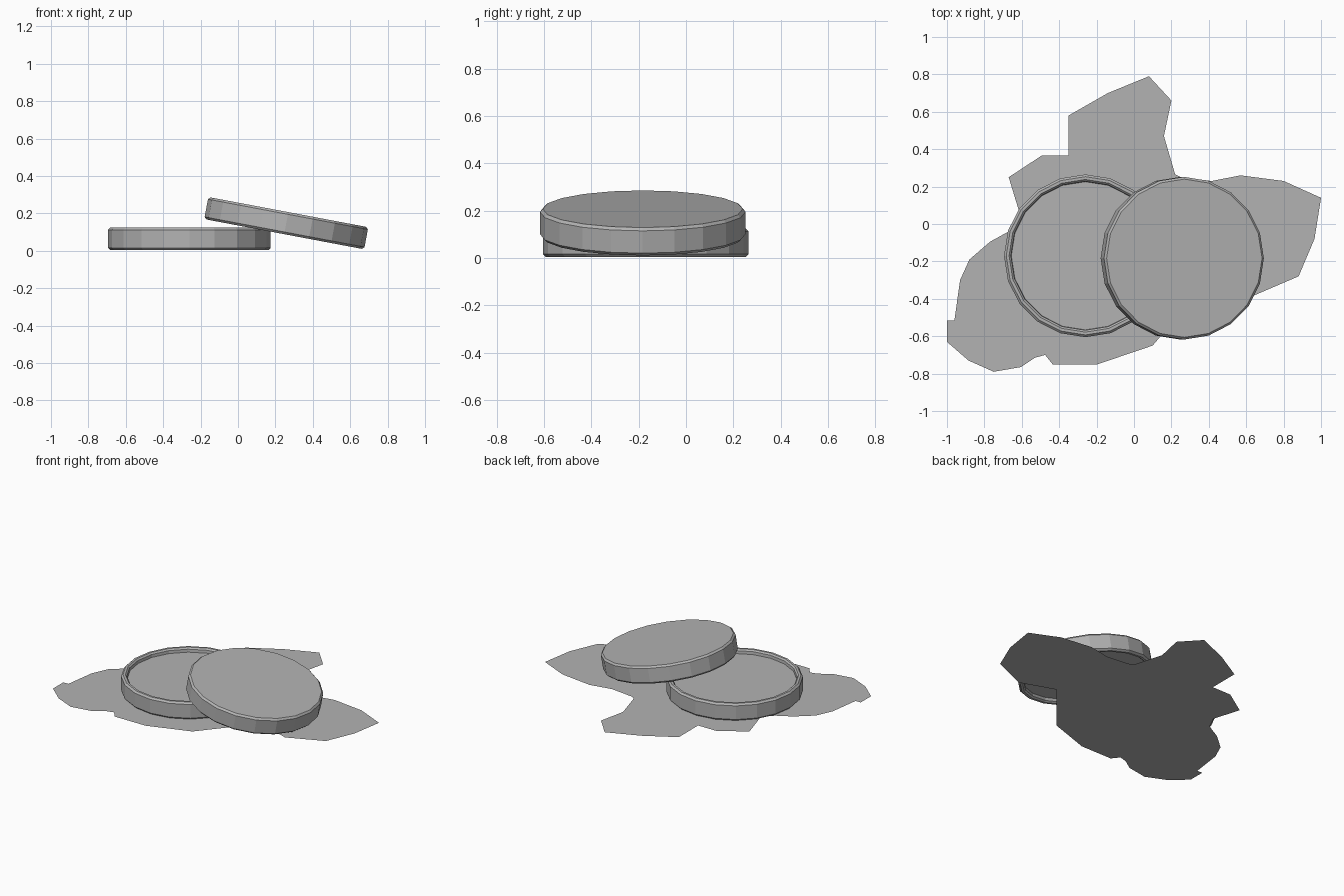
import bpy, bmesh, math
from mathutils import Matrix

cube = bpy.data.objects.get("Cube")
if cube:
    bpy.data.objects.remove(cube, do_unlink=True)

grey = bpy.data.materials.new("plain grey")
grey.use_nodes = True
colour = (0.45, 0.45, 0.45, 1)
grey.diffuse_color = colour
grey.node_tree.nodes["Principled BSDF"].inputs["Base Color"].default_value = colour


def add_object(name, bm):
    mesh = bpy.data.meshes.new(name)
    bm.to_mesh(mesh)
    bm.free()
    mesh.materials.append(grey)
    obj = bpy.data.objects.new(name, mesh)
    bpy.context.collection.objects.link(obj)
    return obj


def shallow_dish(name, sides=20):
    """Closed disc with bevelled edges and a shallow recess in its upper face."""
    radius, height, bevel = 0.435, 0.12, 0.012
    profile = [(radius - bevel, 0), (radius, bevel), (radius, height - bevel),
               (radius - bevel, height), (0.408, height), (0.398, height - 0.01),
               (0.396, height - 0.03)]
    bm = bmesh.new()
    rings = []
    for r, z in profile:
        rings.append([bm.verts.new((r * math.cos(math.tau * i / sides),
                                    r * math.sin(math.tau * i / sides), z))
                      for i in range(sides)])
    for low, high in zip(rings, rings[1:]):
        for i in range(sides):
            j = (i + 1) % sides
            bm.faces.new((low[i], low[j], high[j], high[i]))
    bm.faces.new(rings[0][::-1])
    bm.faces.new(rings[-1])
    # centre the disc on its own middle height
    bmesh.ops.translate(bm, verts=bm.verts, vec=(0, 0, -height / 2))
    return add_object(name, bm)


# Dish lying flat
dish = shallow_dish("dish")
dish.location = (-0.26, -0.17, 0.064)

# Lid turned upside down and leaning on the dish rim
lid = shallow_dish("lid")
lid.matrix_world = (Matrix.Translation((0.258, -0.183, 0.148))
                    @ Matrix.Rotation(math.radians(10.7), 4, "Y")
                    @ Matrix.Rotation(math.pi, 4, "X"))

# Flat irregular sheet on the ground
outline = [
    (0.08, 0.79), (-0.14, 0.70), (-0.35, 0.58), (-0.35, 0.365), (-0.495, 0.365),
    (-0.67, 0.25), (-0.60, 0.02), (-0.67, -0.04), (-0.77, -0.095), (-0.88, -0.19),
    (-0.93, -0.30), (-0.96, -0.515), (-1, -0.515), (-1, -0.63), (-0.885, -0.73),
    (-0.75, -0.79), (-0.605, -0.765), (-0.53, -0.715), (-0.475, -0.70),
    (-0.435, -0.75), (-0.195, -0.75), (0.10, -0.65), (0.395, -0.30),
    (0.635, -0.385), (0.88, -0.28), (0.965, -0.08), (1, 0.14), (0.80, 0.23),
    (0.57, 0.26), (0.415, 0.23), (0.25, 0.25), (0.22, 0.265), (0.16, 0.47),
    (0.20, 0.66)]
bm = bmesh.new()
bm.faces.new([bm.verts.new((x, y, 0)) for x, y in outline])
bmesh.ops.triangulate(bm, faces=bm.faces[:])
add_object("ground_sheet", bm)
